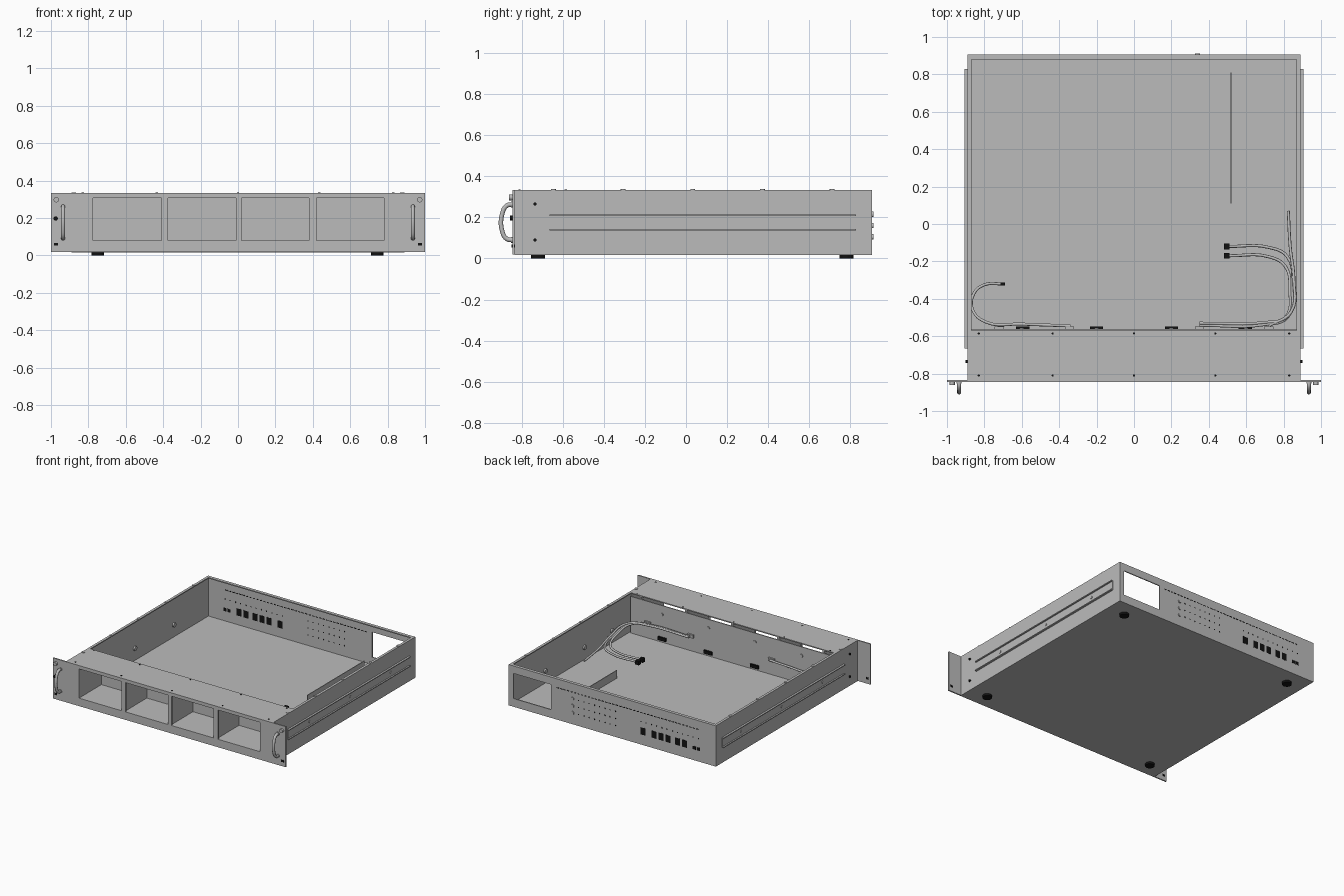
import bpy, bmesh
from math import pi
from mathutils import Matrix, Vector

cube = bpy.data.objects.get("Cube")
if cube:
    bpy.data.objects.remove(cube)


def material(name, value):
    m = bpy.data.materials.new(name)
    m.use_nodes = True
    colour = (value, value, value, 1)
    m.diffuse_color = colour
    m.node_tree.nodes["Principled BSDF"].inputs["Base Color"].default_value = colour
    return m


STEEL = material("grey steel", 0.5)
BLACK = material("black plastic", 0.006)


def finish(name, bm, mat):
    bmesh.ops.recalc_face_normals(bm, faces=bm.faces)
    me = bpy.data.meshes.new(name)
    bm.to_mesh(me)
    bm.free()
    me.materials.append(mat)
    ob = bpy.data.objects.new(name, me)
    bpy.context.collection.objects.link(ob)
    return ob


def boxes(name, spans, mat=STEEL):
    """One object made of boxes, each given as x, y and z spans."""
    bm = bmesh.new()
    for span in spans:
        mid = Vector([(a + b) / 2 for a, b in span])
        size = [abs(b - a) for a, b in span]
        bmesh.ops.create_cube(bm, size=1, matrix=Matrix.Translation(mid) @ Matrix.Diagonal((*size, 1)))
    return finish(name, bm, mat)


def discs(name, centres, radius, depth, axis="Z", mat=STEEL, sides=16):
    """One object made of short cylinders along an axis."""
    turn = {"X": Matrix.Rotation(pi / 2, 4, "Y"), "Y": Matrix.Rotation(pi / 2, 4, "X"), "Z": Matrix()}[axis]
    bm = bmesh.new()
    for c in centres:
        bmesh.ops.create_cone(bm, cap_ends=True, segments=sides, radius1=radius, radius2=radius,
                              depth=depth, matrix=Matrix.Translation(c) @ turn)
    return finish(name, bm, mat)


def panel(name, y, x_span, z_span, holes, thickness):
    """Upright sheet facing front or back with rectangular holes cut out."""
    xs = sorted({*x_span, *[v for h in holes for v in h[0]]})
    zs = sorted({*z_span, *[v for h in holes for v in h[1]]})
    bm = bmesh.new()
    for x0, x1 in zip(xs, xs[1:]):
        for z0, z1 in zip(zs, zs[1:]):
            mx, mz = (x0 + x1) / 2, (z0 + z1) / 2
            if any(hx[0] < mx < hx[1] and hz[0] < mz < hz[1] for hx, hz in holes):
                continue
            bm.faces.new([bm.verts.new((x, y, z)) for x, z in ((x0, z0), (x1, z0), (x1, z1), (x0, z1))])
    bmesh.ops.remove_doubles(bm, verts=bm.verts, dist=0.0001)
    ob = finish(name, bm, STEEL)
    mod = ob.modifiers.new("sheet thickness", "SOLIDIFY")
    mod.thickness = thickness
    mod.offset = 0
    return ob


def tube(name, points, radius):
    """Smooth round tube through the given points."""
    cu = bpy.data.curves.new(name, "CURVE")
    cu.dimensions = "3D"
    cu.bevel_depth = radius
    cu.bevel_resolution = 2
    cu.resolution_u = 6
    cu.use_fill_caps = True
    sp = cu.splines.new("BEZIER")
    sp.bezier_points.add(len(points) - 1)
    for bp, p in zip(sp.bezier_points, points):
        bp.co = p
        bp.handle_left_type = bp.handle_right_type = "AUTO"
    cu.materials.append(STEEL)
    ob = bpy.data.objects.new(name, cu)
    bpy.context.collection.objects.link(ob)
    return ob


W, FRONT, BACK, LOW, TOP = 0.89, -0.835, 0.905, 0.016, 0.333
T = 0.008
BULK = -0.57
BAYS = [(-0.775, -0.41), (-0.375, -0.012), (0.02, 0.38), (0.42, 0.78)]
BAY_Z = (0.08, 0.307)

# Front panel with mounting ears and four bays
panel("front_panel", FRONT - 0.005, (-1, 1), (0.018, TOP), [(b, BAY_Z) for b in BAYS], 0.01)

# Chassis tray
boxes("floor", [((-W, W), (FRONT, BACK), (LOW, LOW + T))])
panel("back_wall", BACK - T / 2, (-W, W), (LOW, TOP), [((0.525, 0.85), (0.08, 0.275))], T)
for s, side in ((1, "left"), (-1, "right")):
    boxes(side + "_wall", [((s * (W - T), s * W), (FRONT, BACK), (LOW, TOP)),
                           ((s * 0.87, s * W), (BULK, BACK), (TOP - T, TOP))])
    # Slide rail: thin web between two flanges
    ends = (-0.665, 0.828)
    boxes(side + "_rail", [((s * W, s * 0.894), ends, (0.14, 0.21)),
                           ((s * W, s * 0.905), ends, (0.136, 0.143)),
                           ((s * W, s * 0.905), ends, (0.207, 0.214))])
    discs(side + "_rail_screws", [(s * 0.896, y, 0.175) for y in (-0.4, 0.1, 0.6)], 0.01, 0.006, "X")
    discs(side + "_wall_screws", [(s * 0.893, -0.735, z) for z in (0.09, 0.265)], 0.008, 0.014, "X", BLACK)
    discs(side + "_inner_studs", [(s * 0.877, y, 0.12) for y in (-0.35, -0.01, 0.47)], 0.017, 0.014, "X")
    discs(side + "_lip_studs", [(s * 0.878, -0.645 + i * 0.339, TOP) for i in range(5)], 0.012, 0.008)

    # Handle with rounded corners
    hx, y0, y1 = s * 0.935, FRONT - 0.008, -0.892
    handle = tube(side + "_handle", [(hx, y0, 0.09), (hx, -0.87, 0.094), (hx, y1, 0.125), (hx, y1, 0.225),
                                     (hx, -0.87, 0.258), (hx, y0, 0.262)], 0.011)
    discs(side + "_handle_bases", [(hx, -0.848, z) for z in (0.09, 0.262)], 0.014, 0.008, "Y")
    discs(side + "_ear_screw", [(s * 0.972, -0.852, 0.297)], 0.014, 0.018, "Y")
    boxes(side + "_ear_slot", [((s * 0.963, s * 0.985), (-0.848, -0.833), (0.052, 0.067))], BLACK)
discs("power_button", [(-0.975, -0.85, 0.197)], 0.012, 0.014, "Y", BLACK)
boxes("back_lip", [((-0.87, 0.87), (0.88, BACK), (TOP - T, TOP))])

# Bay cage behind the front panel
boxes("front_cover", [((-W, W), (FRONT, BULK), (TOP - T, TOP))])
boxes("bulkhead", [((-0.87, 0.87), (BULK, BULK + T), (LOW, 0.308))])
boxes("bay_floor", [((-0.79, 0.79), (FRONT, BULK), (0.072, 0.08))])
edges = [-0.783] + [(a[1] + b[0]) / 2 for a, b in zip(BAYS, BAYS[1:])] + [0.788]
boxes("bay_dividers", [((e - 0.008, e + 0.008), (FRONT, BULK), (LOW, TOP - T)) for e in edges])
discs("cover_screws", [(x, y, TOP) for x in (-0.83, -0.435, 0, 0.435, 0.83) for y in (-0.81, -0.585)],
      0.006, 0.004, "Z", BLACK)

# Bulkhead connectors
conn_y = (BULK, -0.548)
boxes("drive_connectors", [((x - 0.035, x + 0.035), conn_y, (0.04, 0.065)) for x in (-0.595, -0.2, 0.2, 0.595)], BLACK)
boxes("cable_connectors", [((x - 0.025, x + 0.025), conn_y, (0.13, 0.155)) for x in (-0.72, -0.345, 0.35, 0.72)])
discs("bulkhead_studs", [(x, BULK + 0.01, 0.24) for x in (-0.6, -0.2, 0.2, 0.6)], 0.012, 0.01, "Y")

# Low divider on the floor
boxes("floor_divider", [((0.516, 0.522), (0.11, 0.81), (LOW, 0.085))])

# Cables and their plugs
for i, y in enumerate((-0.12, -0.17)):
    d = i * 0.012
    tube("data_cable_%d" % (i + 1), [(0.5, y, 0.065), (0.72, y - 0.005, 0.065), (0.82 - d, y - 0.055, 0.075),
                                     (0.845 - d, -0.35, 0.11), (0.82 - d, -0.5, 0.135),
                                     (0.7, -0.538 + d, 0.142), (0.35, -0.542 + d, 0.142)], 0.008)
boxes("data_plugs", [((0.48, 0.51), (y - 0.015, y + 0.015), (0.05, 0.08)) for y in (-0.12, -0.17)], BLACK)
tube("side_cable", [(0.825, 0.07, 0.06), (0.835, -0.12, 0.08), (0.855, -0.3, 0.11), (0.84, -0.47, 0.14),
                    (0.72, -0.545, 0.142)], 0.008)
tube("front_cable", [(-0.7, -0.32, 0.06), (-0.8, -0.325, 0.065), (-0.855, -0.37, 0.075), (-0.862, -0.46, 0.1),
                     (-0.79, -0.525, 0.12), (-0.6, -0.535, 0.135), (-0.34, -0.545, 0.142)], 0.008)
boxes("front_plug", [((-0.715, -0.69), (-0.328, -0.312), (0.05, 0.07))], BLACK)

# Back wall fittings: vents, knobs, indicator holes and ports
wall = (BACK - T - 0.001, BACK + 0.001)
boxes("vent_slots", [((0.46 - i * 0.03, 0.48 - i * 0.03), wall, (0.262, 0.268)) for i in range(41)], BLACK)
discs("back_knobs", [(0.34, BACK + 0.003, z) for z in (0.105, 0.16, 0.215)], 0.013, 0.008, "Y")
boxes("indicator_holes", [((0.285 - i * 0.045, 0.293 - i * 0.045), wall, (z - 0.004, z + 0.004))
                          for i in range(8) for z in (0.105, 0.16, 0.215)], BLACK)
boxes("port_marks", [((-0.25 - i * 0.045, -0.242 - i * 0.045), wall, (0.19, 0.198)) for i in range(12)], BLACK)
boxes("ports", [((x - 0.021, x + 0.021), wall, (0.095, 0.15)) for x in (-0.265, -0.36, -0.42, -0.48, -0.56, -0.62)]
      + [((x - 0.013, x + 0.013), wall, (0.1, 0.125)) for x in (-0.705, -0.74)], BLACK)

# Feet
discs("feet", [(x, y, 0.009) for x in (-0.75, 0.745) for y in (-0.72, 0.78)], 0.034, 0.018, "Z", BLACK, 24)
